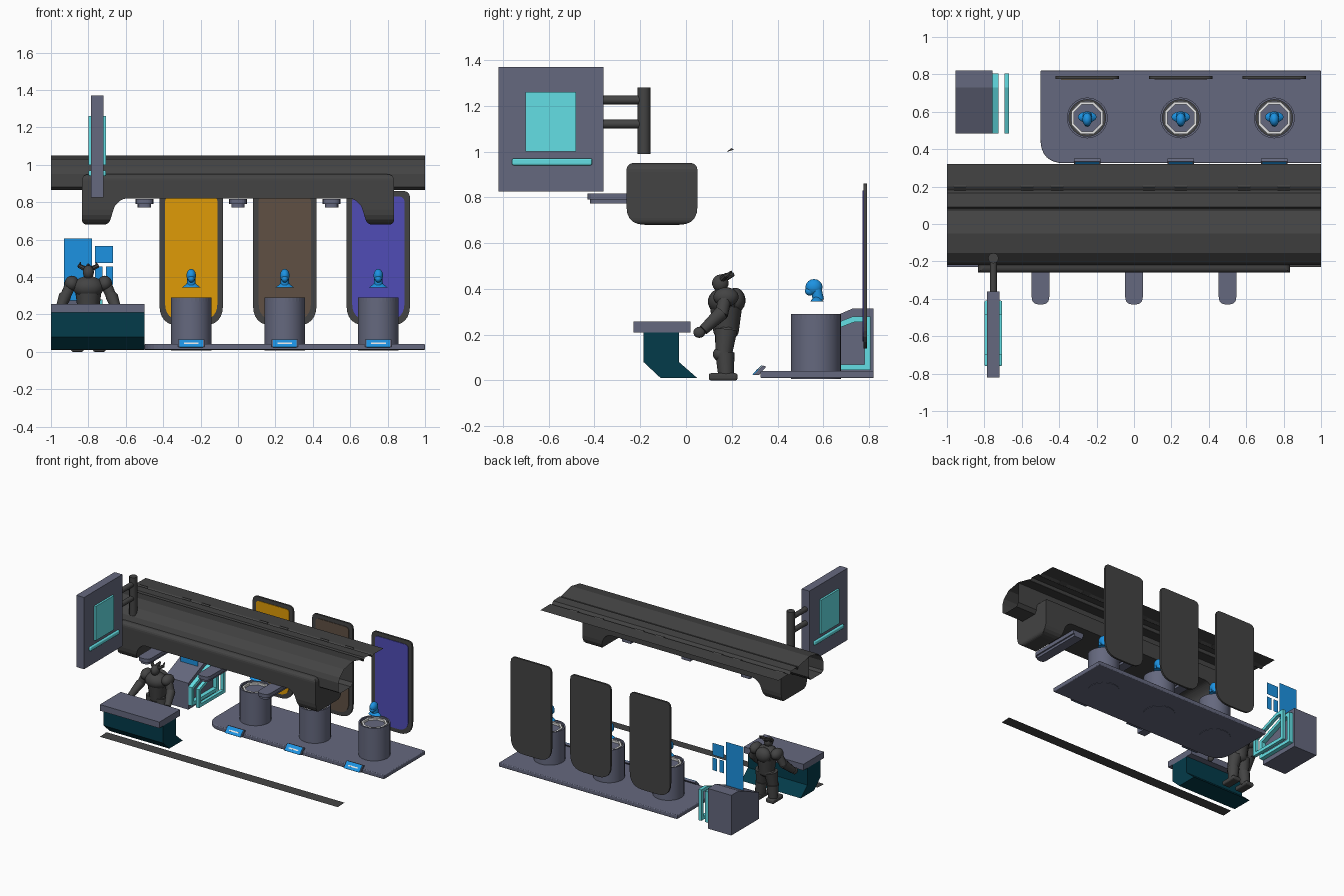
import bpy, bmesh, math
from mathutils import Vector, Matrix

cube = bpy.data.objects.get("Cube")
if cube:
    bpy.data.objects.remove(cube, do_unlink=True)


def material(name, rgb):
    m = bpy.data.materials.new(name)
    m.use_nodes = True
    m.diffuse_color = (*rgb, 1)
    m.node_tree.nodes["Principled BSDF"].inputs["Base Color"].default_value = (*rgb, 1)
    return m


GREY = material("slate grey", (.13, .14, .21))
DARK = material("charcoal", (.057, .057, .057))
TEAL = material("bright teal", (.125, .74, .78))
BLUE = material("hologram blue", (.012, .29, .76))
DEEP = material("deep teal", (.001, .043, .067))
WHITE = material("pale ring", (.78, .78, .78))
PANELS = [material("amber", (.74, .33, .002)), material("brown", (.115, .08, .057)),
          material("violet", (.08, .073, .47))]


def finish(name, bm, mat, smooth=False, normals=True):
    if normals:
        bmesh.ops.recalc_face_normals(bm, faces=bm.faces)
    me = bpy.data.meshes.new(name)
    bm.to_mesh(me)
    bm.free()
    ob = bpy.data.objects.new(name, me)
    bpy.context.collection.objects.link(ob)
    me.materials.append(mat)
    if smooth:
        bpy.ops.object.select_all(action='DESELECT')
        ob.select_set(True)
        bpy.context.view_layer.objects.active = ob
        bpy.ops.object.shade_smooth_by_angle(angle=math.radians(40))
    return ob


def place(axis, t, u, v):
    return {'x': (t, u, v), 'y': (u, t, v), 'z': (u, v, t)}[axis]


def fillet(corners, n=5):
    """Round each (u, v, radius) corner of a closed outline."""
    out = []
    for i, (u, v, r) in enumerate(corners):
        p = Vector((u, v))
        if r == 0:
            out.append(p)
            continue
        a = p + (Vector(corners[i - 1][:2]) - p).normalized() * r
        b = p + (Vector(corners[(i + 1) % len(corners)][:2]) - p).normalized() * r
        for k in range(n + 1):
            t = k / n
            out.append(a * (1 - t) ** 2 + p * 2 * t * (1 - t) + b * t * t)
    return out


def prism(name, pts, axis, lo, hi, mat, bevel=0):
    bm = bmesh.new()
    a = [bm.verts.new(place(axis, lo, *p)) for p in pts]
    b = [bm.verts.new(place(axis, hi, *p)) for p in pts]
    bm.faces.new(a)
    bm.faces.new(b[::-1])
    for i in range(len(pts)):
        j = (i + 1) % len(pts)
        bm.faces.new((a[i], a[j], b[j], b[i]))
    ob = finish(name, bm, mat)
    if bevel:
        mod = ob.modifiers.new("bevel", 'BEVEL')
        mod.width, mod.segments, mod.limit_method = bevel, 3, 'ANGLE'
        mod.angle_limit = math.radians(50)
    return ob


def box(name, x, y, z, mat, bevel=0):
    return prism(name, [(x[0], y[0]), (x[1], y[0]), (x[1], y[1]), (x[0], y[1])], 'z', *z, mat, bevel)


def sheet(name, pts, mat, lo=-1, hi=1):
    """Open profile in y and z swept along x."""
    bm = bmesh.new()
    rows = [[bm.verts.new((x, *p)) for p in pts] for x in (lo, hi)]
    for i in range(len(pts) - 1):
        bm.faces.new((rows[0][i], rows[1][i], rows[1][i + 1], rows[0][i + 1]))
    return finish(name, bm, mat, normals=False)


def band(name, pts, inner, axis, lo, hi, mat):
    """Closed outline with a matching hole."""
    bm = bmesh.new()
    loops = [[bm.verts.new(place(axis, t, *p)) for p in q]
             for q, t in ((pts, lo), (pts, hi), (inner, hi), (inner, lo))]
    for k in range(4):
        a, b = loops[k], loops[(k + 1) % 4]
        for i in range(len(a)):
            j = (i + 1) % len(a)
            bm.faces.new((a[i], a[j], b[j], b[i]))
    return finish(name, bm, mat)


def limb(name, p, q, r1, r2, mat, sides=12):
    p, q = Vector(p), Vector(q)
    bm = bmesh.new()
    m = Matrix.Translation((p + q) / 2) @ (q - p).to_track_quat('Z', 'Y').to_matrix().to_4x4()
    bmesh.ops.create_cone(bm, cap_ends=True, segments=sides, radius1=r1, radius2=r2,
                          depth=(q - p).length, matrix=m)
    return finish(name, bm, mat, True)


def ball(name, c, s, mat):
    bm = bmesh.new()
    bmesh.ops.create_uvsphere(bm, u_segments=14, v_segments=9, radius=1,
                              matrix=Matrix.Translation(c) @ Matrix.Diagonal((*s, 1)))
    return finish(name, bm, mat, True)


def circle(cx, cy, r, n, turn=0):
    return [(cx + r * math.cos(turn + 2 * math.pi * k / n),
             cy + r * math.sin(turn + 2 * math.pi * k / n)) for k in range(n)]


# Ribbed roof, its clips and the floor strip
sheet("roof_front", [(-.05, 1.045), (-.05, .89), (-.07, .865), (-.2, .865), (-.22, .88), (-.22, .95),
                     (-.205, .985), (-.155, 1.03), (-.05, 1.05), (.075, 1.02), (.085, 1.0)], DARK)
sheet("roof_middle", [(.08, 1.0), (.092, 1.025), (.165, 1.02), (.182, .997)], DARK)
sheet("roof_back", [(.178, .997), (.2, 1.01), (.32, 1.008)], DARK)
sheet("floor_strip", [(-.23, .012), (-.15, .016)], DARK)
for x in (-.93, -.57, -.41, .08, .25, .59, .8):
    prism("roof_clip", [(.176, .997), (.198, 1.015), (.21, 1.009)], 'x', x - .033, x + .033, DARK)

# Arched beam with a short leg at each end, trimmed to a rounded section
half = [(.835, .95, .04), (.835, .68, .03), (.69, .68, .03), (.66, .78, .02), (.62, .82, .03)]
outline = half + [(-u, v, r) for u, v, r in reversed(half)]
beam = prism("arched_beam", fillet(outline), 'y', -.3, .1, DARK)
section = [(-.26, .95, .035), (.05, .95, .035), (.05, .68, .08), (-.26, .68, .08)]
cutter = prism("beam_section", fillet(section), 'x', -.9, .9, DARK)
cutter.hide_render = True
cutter.hide_set(True)
trim = beam.modifiers.new("trim", 'BOOLEAN')
trim.operation, trim.object, trim.solver = 'INTERSECT', cutter, 'EXACT'

# Lamp tongues under the beam
for x in (-.5, 0, .5):
    for part, w, tip, lo, hi in (("lamp_tongue", .047, -.43, .79, .817), ("lamp_base", .036, -.42, .772, .79)):
        tongue = [(x - w, 0, 0), (x - w, tip, w * .85), (x + w, tip, w * .85), (x + w, 0, 0)]
        prism(part, fillet(tongue), 'z', lo, hi, GREY)

# Hanging sign on a post
box("sign_board", (-.785, -.72), (-.82, -.36), (.825, 1.37), GREY)
box("sign_screen", (-.8, -.705), (-.7, -.48), (1.0, 1.26), TEAL)
box("sign_bar", (-.8, -.705), (-.76, -.41), (.94, .97), TEAL, .008)
limb("sign_post", (-.752, -.183, .99), (-.752, -.183, 1.28), .028, .028, DARK)
for z in (1.12, 1.225):
    limb("sign_rod", (-.752, -.37, z), (-.752, -.18, z), .019, .019, DARK)

# Display platform
prism("platform", fillet([(-.5, .82, 0), (-.5, .325, .13), (1, .325, 0), (1, .82, 0)], 8),
      'z', .01, .042, GREY, .006)

for x, colour in zip((-.25, .25, .75), PANELS):
    # Pedestal with recessed top and pale octagonal ring
    limb("pedestal", (x, .567, .007), (x, .567, .268), .109, .109, GREY, 32)
    band("pedestal_rim", circle(x, .567, .109, 32), circle(x, .567, .098, 32), 'z', .268, .29, GREY)
    band("pedestal_well", circle(x, .567, .098, 32), circle(x, .567, .088, 32), 'z', .268, .274, DARK)
    band("pedestal_ring", circle(x, .567, .092, 8, math.pi / 8),
         circle(x, .567, .077, 8, math.pi / 8), 'z', .268, .284, WHITE)
    # Hologram bust
    ball("bust_head", (x, .559, .408), (.026, .037, .035), BLUE)
    ball("bust_jaw", (x, .541, .391), (.019, .022, .02), BLUE)
    limb("bust_neck", (x, .578, .35), (x, .569, .405), .025, .022, BLUE)
    chest = limb("bust_shoulders", (0, 0, 0), (0, 0, .022), .05, .022, BLUE)
    chest.scale.y = .6
    chest.location = (x, .572, .344)
    # Tilted name plate on the platform edge
    label = [(.295, .025), (.335, .066), (.35, .06), (.32, .025)]
    prism("plate_holder", label, 'x', x - .07, x + .07, GREY)
    prism("plate_face", [(.291, .027), (.329, .066), (.332, .064), (.294, .024)],
          'x', x - .064, x + .064, BLUE)
    prism("plate_stripe", [(.304, .043), (.311, .05), (.314, .048), (.307, .041)],
          'x', x - .04, x + .04, WHITE)

    # Back panel with coloured inset
    def rounded(w, lo, hi, top, low):
        return fillet([(x - w, hi, top), (x + w, hi, top), (x + w, lo, low), (x - w, lo, low)], 6)
    prism("panel_frame", rounded(.17, .14, .86, .04, .11), 'y', .776, .79, DARK)
    prism("panel_inset", rounded(.14, .17, .83, .03, .09), 'y', .772, .776, colour)

# Counter
box("counter_top", (-1, -.5), (-.23, .02), (.21, .257), GREY)
prism("counter_body", [(-.185, .21), (-.185, .08), (-.11, .01), (.05, .01), (-.03, .08), (-.03, .21)],
      'x', -1, -.5, DEEP)

# Console with sloping top and two outline frames
prism("console", [(.485, .01), (.82, .01), (.82, .315), (.73, .315), (.485, .21)], 'x', -.955, -.757, GREY)
outer = [(.485, .045), (.805, .045), (.805, .28), (.73, .28), (.485, .185)]
inner = [(.51, .07), (.78, .07), (.78, .255), (.735, .255), (.51, .17)]
for lo, hi in ((-.757, -.725), (-.692, -.667)):
    band("console_frame", outer, inner, 'x', lo, hi, TEAL)

# Floating screens
for x0, x1, z0, z1 in ((-.93, -.78, .25, .605), (-.765, -.667, .475, .567),
                       (-.765, -.725, .36, .455), (-.707, -.667, .36, .455)):
    sheet("floating_screen", [(.635, z0), (.635, z1)], BLUE, x0, x1)

# Armoured attendant
X = -.8
ball("figure_hips", (X, .175, .215), (.065, .055, .04), DARK)
limb("figure_waist", (X, .175, .21), (X, .175, .32), .055, .07, DARK)
ball("figure_chest", (X, .165, .345), (.085, .07, .06), DARK)
ball("figure_backpack", (X, .215, .35), (.06, .045, .055), DARK)
ball("figure_head", (X, .15, .425), (.03, .036, .038), DARK)
limb("figure_crest", (X, .16, .445), (X, .21, .465), .02, .008, DARK, 8)
for s in (-1, 1):
    def at(dx, y, z):
        return (X + s * dx, y, z)
    limb("figure_thigh", at(.036, .175, .22), at(.047, .165, .115), .05, .037, DARK)
    ball("figure_knee", at(.047, .155, .115), (.035, .038, .033), DARK)
    limb("figure_shin", at(.047, .17, .12), at(.055, .175, .02), .042, .034, DARK)
    box("figure_foot", sorted((X + s * .025, X + s * .092)), (.1, .225), (0, .032), DARK, .01)
    ball("figure_shoulder", at(.088, .175, .365), (.04, .055, .042), DARK)
    limb("figure_upper_arm", at(.095, .17, .36), at(.128, .155, .285), .03, .028, DARK)
    limb("figure_forearm", at(.126, .155, .295), at(.155, .075, .22), .033, .023, DARK)
    ball("figure_hand", at(.155, .058, .21), (.018, .026, .024), DARK)
    limb("figure_horn_base", at(.02, .16, .445), at(.05, .175, .46), .014, .011, DARK, 8)
    limb("figure_horn_tip", at(.048, .175, .455), at(.042, .2, .478), .011, .003, DARK, 8)
